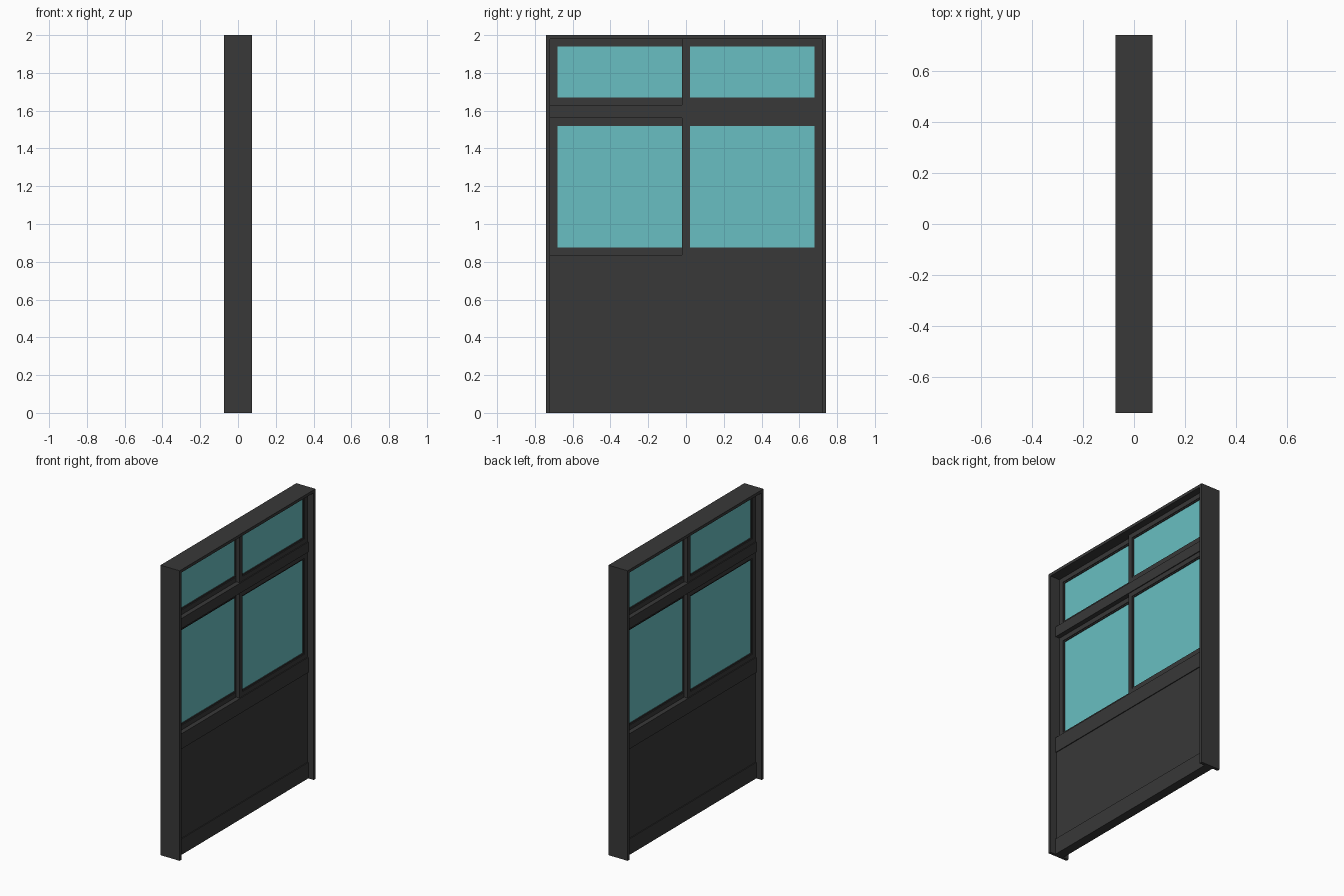
import bpy
import bmesh

if "Cube" in bpy.data.objects:
    bpy.data.objects.remove(bpy.data.objects["Cube"])


def material(name, color):
    m = bpy.data.materials.new(name)
    m.diffuse_color = color
    m.use_nodes = True
    m.node_tree.nodes["Principled BSDF"].inputs["Base Color"].default_value = m.diffuse_color
    return m


DARK = material("dark_metal", (0.04, 0.04, 0.04, 1))
GLASS = material("tinted_glass", (0.14, 0.52, 0.54, 0.5))


def box(name, x, y, z, mat=DARK):
    """Box given as (low, high) ranges on each axis."""
    bm = bmesh.new()
    bmesh.ops.create_cube(bm, size=1)
    for v in bm.verts:
        v.co = [r[0] if c < 0 else r[1] for c, r in zip(v.co, (x, y, z))]
    return finish(name, bm, mat)


def ring(name, x, y, z, w, mat=DARK):
    """Rectangular frame in the YZ plane with border width w."""
    bm = bmesh.new()
    loops = []
    for px in x:
        for d in (0, w):
            a, b, c, e = y[0] + d, y[1] - d, z[0] + d, z[1] - d
            loops.append([bm.verts.new((px, *p)) for p in ((a, c), (b, c), (b, e), (a, e))])
    bo, bi, fo, fi = loops
    for p, q in ((bo, bi), (bi, fi), (fi, fo), (fo, bo)):
        for i in range(4):
            j = (i + 1) % 4
            bm.faces.new((p[i], p[j], q[j], q[i]))
    return finish(name, bm, mat)


def finish(name, bm, mat):
    bmesh.ops.recalc_face_normals(bm, faces=bm.faces)
    me = bpy.data.meshes.new(name)
    bm.to_mesh(me)
    bm.free()
    me.materials.append(mat)
    ob = bpy.data.objects.new(name, me)
    bpy.context.collection.objects.link(ob)
    return ob


H, W, D, T = 2.0, 0.74, 0.073, 0.02

# Outer frame
box("jamb_left", (-D, D), (-W, -W + T), (0, H))
box("jamb_right", (-D, D), (W - T, W), (0, H))
box("head", (-D, D), (-W + T, W - T), (H - T, H))

# Horizontal rails and solid lower panel
inner = (-W + T, W - T)
for name, lo, hi in (("bottom_rail", 0, 0.11), ("sill_rail", 0.73, 0.835), ("transom_rail", 1.56, 1.63)):
    box(name, (-0.032, 0.032), inner, (lo, hi))
box("lower_panel", (-0.026, 0.026), inner, (0.11, 0.73))


# Overlapping sliding sashes, one on each side of the centre plane
def sash(name, side, z):
    x = sorted((0, side * 0.026))
    y = sorted((side * (W - T), -side * 0.02))
    w, bead = 0.032, 0.008
    ring(name + "_frame", x, y, z, w)
    y2, z2 = (y[0] + w, y[1] - w), (z[0] + w, z[1] - w)
    ring(name + "_bead", (x[0] + 0.005, x[1] - 0.005), y2, z2, bead)
    box(name + "_glass", (x[0] + 0.011, x[1] - 0.011),
        (y2[0] + bead, y2[1] - bead), (z2[0] + bead, z2[1] - bead), GLASS)


for row, z in (("lower", (0.835, 1.56)), ("upper", (1.63, 1.98))):
    sash(row + "_left_sash", -1, z)
    sash(row + "_right_sash", 1, z)
